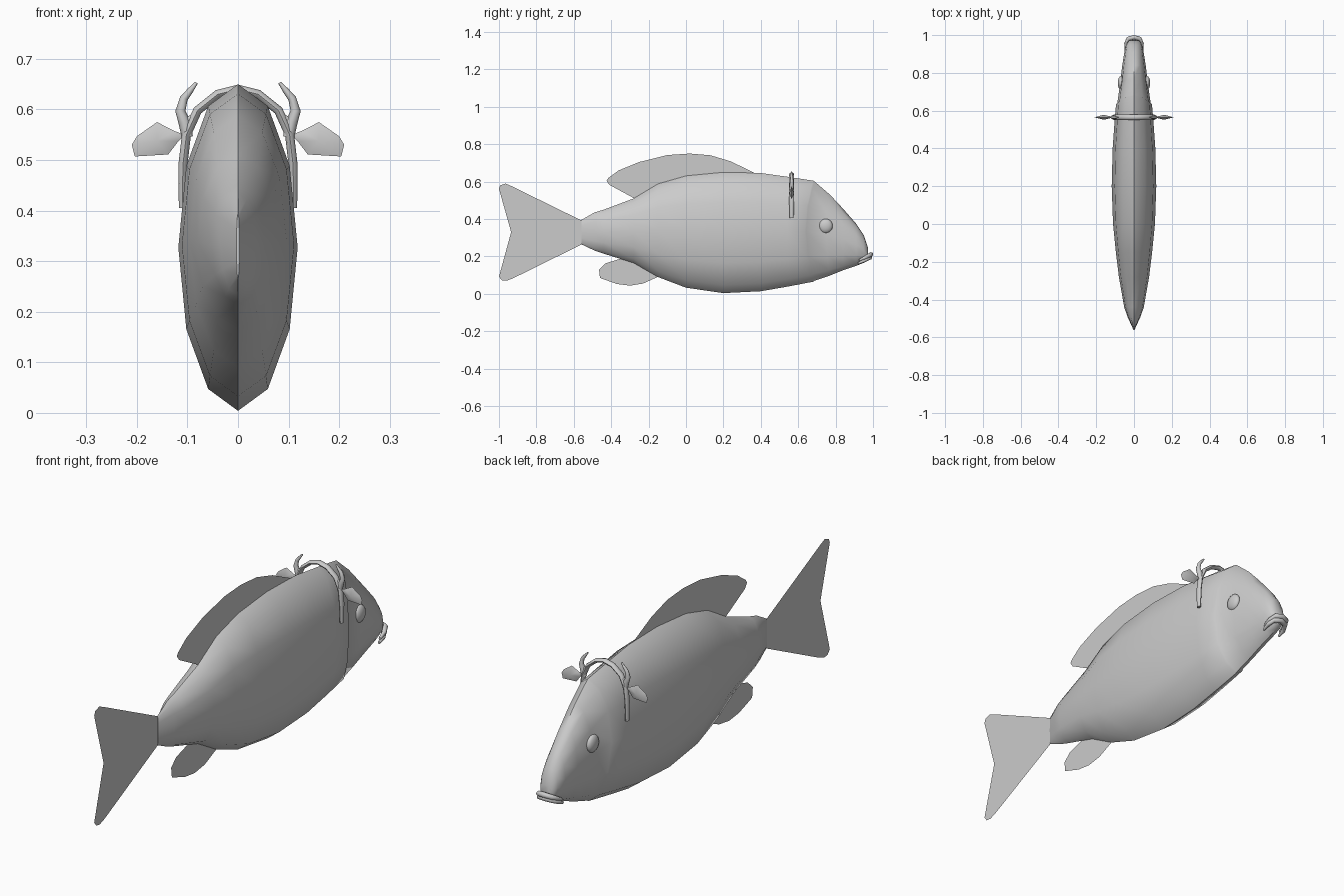
import bpy, bmesh, math
from mathutils import Vector

if "Cube" in bpy.data.objects:
    bpy.data.objects.remove(bpy.data.objects["Cube"])


def finish(name, bm, smooth=None):
    bmesh.ops.recalc_face_normals(bm, faces=bm.faces)
    me = bpy.data.meshes.new(name)
    bm.to_mesh(me)
    bm.free()
    ob = bpy.data.objects.new(name, me)
    bpy.context.collection.objects.link(ob)
    if smooth:
        bpy.ops.object.select_all(action='DESELECT')
        ob.select_set(True)
        bpy.context.view_layer.objects.active = ob
        bpy.ops.object.shade_smooth_by_angle(angle=math.radians(smooth))
    return ob


def bridge(bm, rings):
    for a, b in zip(rings, rings[1:]):
        n = len(a)
        for i in range(n):
            bm.faces.new((a[i], a[(i + 1) % n], b[(i + 1) % n], b[i]))
    bm.faces.new(rings[0])
    bm.faces.new(rings[-1])


def tube(name, pts, radii, n=8, depth=1.0):
    # swept tube lying mostly in a plane; depth stretches it along the plane normal
    bm = bmesh.new()
    pts = [Vector(p) for p in pts]
    flat_y = max(p.y for p in pts) - min(p.y for p in pts) < 1e-4
    up = Vector((0, 1, 0)) if flat_y else Vector((0, 0, 1))
    rings = []
    for i, p in enumerate(pts):
        t = (pts[min(i + 1, len(pts) - 1)] - pts[max(i - 1, 0)]).normalized()
        side = t.cross(up).normalized()
        rings.append([bm.verts.new(p + radii[i] * (side * math.cos(k * math.tau / n)
                      + up * depth * math.sin(k * math.tau / n))) for k in range(n)])
    bridge(bm, rings)
    return finish(name, bm, 50)


def sheet(name, outline):
    bm = bmesh.new()
    f = bm.faces.new([bm.verts.new((0, y, z)) for y, z in outline])
    bmesh.ops.triangulate(bm, faces=[f])
    return finish(name, bm)


# Body: twelve-sided elliptical sections (y, bottom, top, half width, bow)
sections = [
    (-.56, .265, .395, .003, 0), (-.49, .232, .435, .035, 0), (-.44, .215, .45, .052, 0),
    (-.28, .165, .51, .08, 0), (-.15, .09, .588, .096, 0), (0, .033, .631, .111, 0),
    (.2, .004, .65, .118, 0), (.4, .014, .646, .113, 0), (.54, .04, .625, .103, .01),
    (.635, .065, .605, .095, .045), (.642, .07, .601, .088, .045), (.75, .098, .53, .073, .02),
    (.84, .126, .455, .062, 0), (.91, .15, .375, .051, 0), (.95, .166, .315, .042, 0),
    (.972, .182, .25, .028, 0)]
bm = bmesh.new()
rings = []
for y, lo, hi, w, bow in sections:
    ring = []
    for k in range(12):
        a = k * math.tau / 12
        ring.append(bm.verts.new((w * math.sin(a), y + bow * math.cos(a) ** 2,
                                  (lo + hi) / 2 + (hi - lo) / 2 * math.cos(a))))
    rings.append(ring)
bridge(bm, rings)
finish("body", bm, 50)

# Lips
for name, dz, dy in (("upper_lip", .011, 0), ("lower_lip", -.006, -.006)):
    half = [(.043, .925 + dy, .168 + dz), (.042, .955 + dy, .182 + dz), (.03, .98 + dy, .195 + dz)]
    path = half + [(0, .989 + dy, .2 + dz)] + [(-x, y, z) for x, y, z in reversed(half)]
    tube(name, path, [.006, .01, .012, .012, .012, .01, .006])

# Fins: single thin sheets
sheet("dorsal_fin", [(.38, .64), (.24, .708), (.13, .741), (.02, .75), (-.1, .742), (-.25, .705),
                     (-.36, .66), (-.415, .62), (-.425, .605), (-.41, .583), (-.27, .507),
                     (-.1, .56), (.2, .6)])
sheet("tail_fin", [(-.55, .388), (-.935, .577), (-.965, .59), (-.993, .58), (-1, .562), (-.935, .33),
                   (-1, .092), (-.985, .073), (-.96, .07), (-.925, .083), (-.55, .268)])
sheet("anal_fin", [(-.13, .1), (-.23, .055), (-.3, .044), (-.37, .053), (-.46, .085), (-.465, .13),
                   (-.43, .163), (-.36, .185), (-.28, .19), (-.2, .15)])

# Headband
Y = .565
half = [(.11, Y, .405), (.109, Y, .49), (.102, Y, .55), (.08, Y, .598), (.04, Y, .63)]
path = half + [(0, Y, .64)] + [(-x, y, z) for x, y, z in reversed(half)]
tube("headband", path, [.007] + [.009] * 9 + [.007], depth=1.5)

for s, side in ((1, "right"), (-1, "left")):
    # Eye
    bm = bmesh.new()
    bmesh.ops.create_uvsphere(bm, u_segments=16, v_segments=10, radius=1)
    bmesh.ops.scale(bm, vec=(.018, .037, .038), verts=bm.verts)
    bmesh.ops.translate(bm, vec=(s * .068, .747, .363), verts=bm.verts)
    finish(side + "_eye", bm, 60)

    # Antler with a short inner prong
    tube(side + "_antler", [(s * x, Y, z) for x, z in
         ((.1, .545), (.106, .575), (.114, .597), (.107, .622), (.094, .638), (.082, .653))],
         [.011, .012, .01, .008, .006, .003])
    tube(side + "_antler_prong", [(s * x, Y, z) for x, z in ((.105, .575), (.09, .583), (.076, .597))],
         [.009, .007, .003])

    # Ear: faceted leaf with a thicker middle
    bm = bmesh.new()
    rim = [bm.verts.new((s * x, Y, z)) for x, z in
           ((.105, .55), (.125, .557), (.16, .575), (.2, .547), (.21, .53), (.204, .507),
            (.138, .511), (.118, .537))]
    for dy in (-.013, .013):
        mid = bm.verts.new((s * .16, Y + dy, .538))
        for i in range(len(rim)):
            bm.faces.new((rim[i], rim[(i + 1) % len(rim)], mid))
    finish(side + "_ear", bm, 40)
